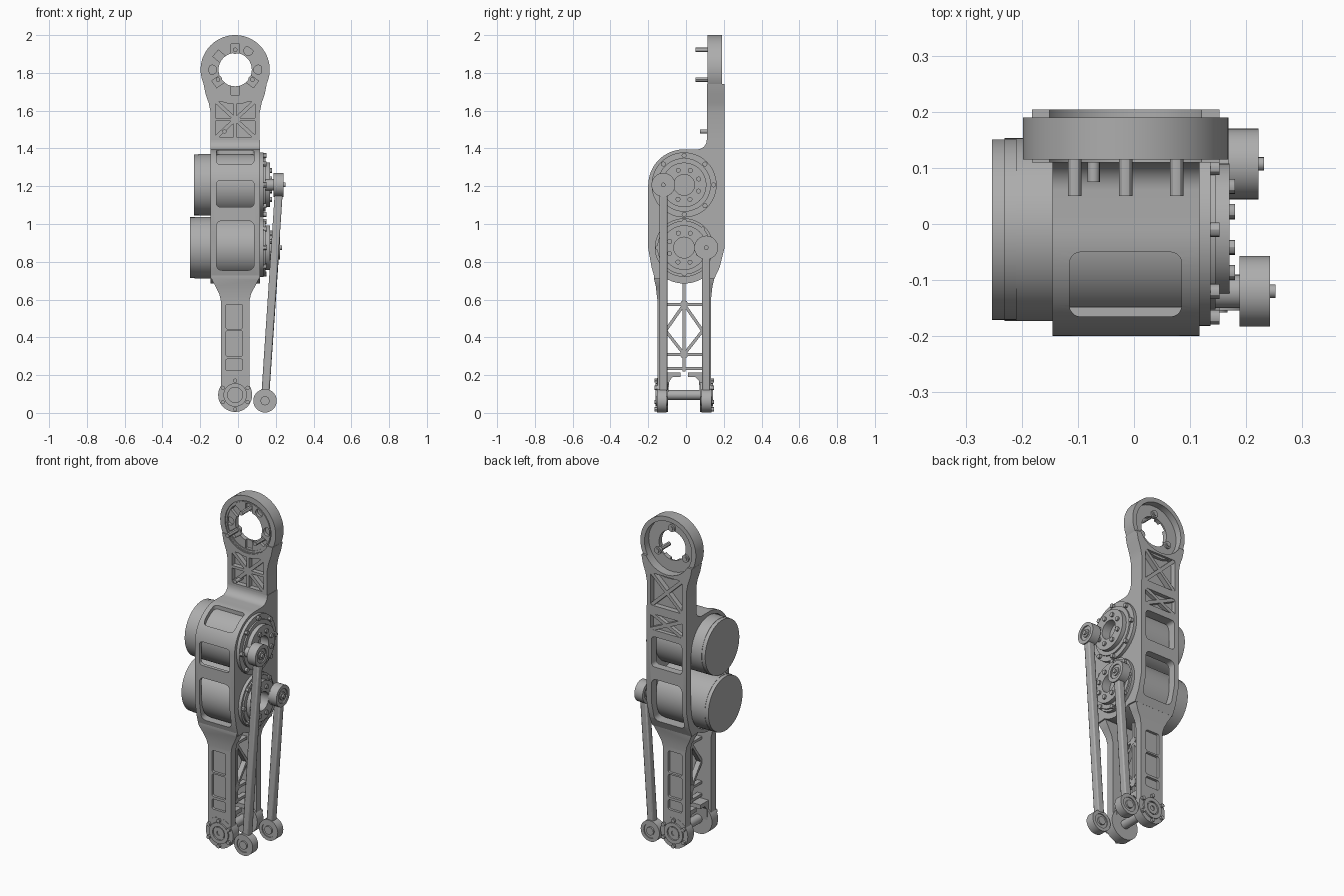
import bpy, bmesh, math
from mathutils import Vector

cube = bpy.data.objects.get("Cube")
if cube:
    bpy.data.objects.remove(cube, do_unlink=True)

grey = bpy.data.materials.new("machined_grey")
grey.use_nodes = True
COLOUR = (0.42, 0.42, 0.42, 1)
grey.diffuse_color = COLOUR
grey.node_tree.nodes["Principled BSDF"].inputs["Base Color"].default_value = COLOUR

X, Y, Z = 0, 1, 2
CX, CY = -0.015, -0.01           # centre lines of the link
UPPER, LOWER, HEAD, FOOT = 1.207, 0.875, 1.817, 0.095
parts = []


def prism(name, axis, pts, lo, hi):
    """Extrude a 2D outline along an axis, with outward faces."""
    def place(p, t):
        v = list(p)
        v.insert(axis, t)
        return Vector(v)
    n = len(pts)
    area = sum(pts[i - 1][0] * pts[i][1] - pts[i][0] * pts[i - 1][1] for i in range(n))
    if (area > 0) == (axis == Y):
        pts = pts[::-1]
    bm = bmesh.new()
    a = [bm.verts.new(place(p, lo)) for p in pts]
    b = [bm.verts.new(place(p, hi)) for p in pts]
    bm.faces.new(a[::-1])
    bm.faces.new(b)
    for i in range(n):
        j = (i + 1) % n
        bm.faces.new((a[i], a[j], b[j], b[i]))
    me = bpy.data.meshes.new(name)
    bm.to_mesh(me)
    bm.free()
    me.materials.append(grey)
    ob = bpy.data.objects.new(name, me)
    bpy.context.collection.objects.link(ob)
    parts.append(ob)
    return ob


def arc(c, r, start, end, n=24):
    return [(c[0] + r * math.cos(math.radians(start + (end - start) * i / n)),
             c[1] + r * math.sin(math.radians(start + (end - start) * i / n))) for i in range(n + 1)]


def cyl(name, axis, c, r, lo, hi, n=48):
    return prism(name, axis, arc(c, r, 0, 360, n)[:-1], lo, hi)


def panel(name, axis, u0, u1, v0, v1, lo, hi, r=0.02):
    pts = arc((u1 - r, v1 - r), r, 0, 90, 5) + arc((u0 + r, v1 - r), r, 90, 180, 5)
    pts += arc((u0 + r, v0 + r), r, 180, 270, 5) + arc((u1 - r, v0 + r), r, 270, 360, 5)
    return prism(name, axis, pts, lo, hi)


def beam(name, axis, p, q, w, lo, hi):
    p, q = Vector(p), Vector(q)
    d = (q - p).normalized() * w / 2
    s = Vector((-d.y, d.x))
    return prism(name, axis, [p + s, p - s, q - s, q + s], lo, hi)


def combine(ob, tools, mode='DIFFERENCE'):
    for t in tools:
        m = ob.modifiers.new("cut", 'BOOLEAN')
        m.object, m.operation, m.solver = t, mode, 'EXACT'
    bpy.context.view_layer.update()
    me = bpy.data.meshes.new_from_object(ob.evaluated_get(bpy.context.evaluated_depsgraph_get()))
    ob.modifiers.clear()
    ob.data = me
    for t in tools:
        parts.remove(t)
        bpy.data.objects.remove(t, do_unlink=True)


def tube(name, axis, c, r, hole, lo, hi):
    ob = cyl(name, axis, c, r, lo, hi)
    combine(ob, [cyl("cutter", axis, c, hole, lo - 0.1, hi + 0.1)])
    return ob


def bolts(name, axis, c, ring, r, lo, hi, count, phase=0):
    for p in arc(c, ring, phase, phase + 360, count)[:-1]:
        cyl(name, axis, p, r, lo, hi, 12)


def mirrored(half):
    """Closed front outline from half widths at rising heights."""
    return [(CX + w, z) for w, z in half] + [(CX - w, z) for w, z in reversed(half)]


# Motor housing: side profile, hollowed from the left, with windows front and back
side = [(-0.165, 0.71), (-0.182, 0.77), (-0.2, 0.87)] + arc((CY, 1.205), 0.19, 180, 90)
side += arc((0.06, 1.445), 0.05, 270, 360, 8) + [(0.204, 1.445), (0.203, 0.87), (0.178, 0.77), (0.15, 0.71)]
side += arc((CY, LOWER), 0.19, 302, 238, 12)
housing = prism("motor_housing", X, side, CX - 0.13, CX + 0.132)
bay = arc((CY, 1.205), 0.168, 0, 180) + arc((CY, LOWER), 0.168, 180, 360)
cuts = [prism("cutter", X, bay, -0.4, 0.097),
        panel("cutter", Z, -0.115, 0.085, -0.165, -0.05, 1.3, 1.5),
        panel("cutter", Y, -0.118, 0.09, 1.31, 1.405, 0.18, 0.4, 0.01)]
for y0, y1, top in ((-0.4, -0.1, 1.23), (0.1, 0.4, 1.27)):
    cuts.append(panel("cutter", Y, -0.115, 0.085, 0.755, 1.017, y0, y1, 0.03))
    cuts.append(panel("cutter", Y, -0.115, 0.085, 1.09, top, y0, y1))
combine(housing, cuts)

# Arm up to the head, flared at the top and pocketed on both faces
arm = prism("upper_arm", Y, mirrored([(0.13, 1.44), (0.13, 1.59), (0.14, 1.64), (0.157, 1.69), (0.167, 1.74)]),
            0.11, 0.204)
combine(arm, [cyl("cutter", Y, (CX, HEAD), 0.156, 0, 0.4),
              panel("cutter", Y, -0.118, 0.09, 1.46, 1.648, 0, 0.14, 0.01),
              panel("cutter", Y, -0.118, 0.09, 1.455, 1.648, 0.172, 0.4, 0.01)])

# Shin plates, flaring outwards and sideways into the housing
shin_half = [(0.075, 0.05), (0.075, 0.59), (0.084, 0.63), (0.105, 0.67), (0.123, 0.705), (0.13, 0.75), (0.13, 0.8)]
for name, s in (("front_shin_plate", -1), ("back_shin_plate", 1)):
    profile = [(CY + s * d, z) for d, z in
               ((0.097, FOOT), (0.142, FOOT), (0.142, 0.6), (0.15, 0.67), (0.16, 0.712), (0.16, 0.73),
                (0.135, 0.73), (0.097, 0.71))]
    plate = prism(name, X, profile, -0.3, 0.3)
    combine(plate, [prism("outline", Y, mirrored(shin_half), -0.5, 0.5)], 'INTERSECT')
    y0, y1 = sorted((CY + s * 0.127, s * 0.4))
    combine(plate, [panel("cutter", Y, -0.065, 0.025, z0, z1, y0, y1, 0.01)
                    for z0, z1 in ((0.445, 0.575), (0.3, 0.435), (0.225, 0.285))])

# Stiffening ribs of the arm pockets
for z0, z1, lo, hi in ((1.46, 1.648, 0.112, 0.145), (1.455, 1.648, 0.17, 0.202), (1.31, 1.405, 0.175, 0.202)):
    beam("arm_rib", Y, (-0.116, z0), (0.088, z1), 0.02, lo, hi)
    beam("arm_rib", Y, (-0.116, z1), (0.088, z0), 0.02, lo, hi)
beam("arm_rib", Y, (CX, 1.46), (CX, 1.648), 0.016, 0.112, 0.145)
beam("arm_rib", Y, (-0.118, 1.554), (0.09, 1.554), 0.016, 0.112, 0.145)
cyl("arm_rib_hub", Y, (CX, 1.554), 0.025, 0.112, 0.145, 8)

# Round head: a cup open to the back, with a pocketed floor
head = cyl("head_ring", Y, (CX, HEAD), 0.183, 0.115, 0.19, 72)
cuts = [cyl("cutter", Y, (CX, HEAD), 0.156, 0.15, 0.4), cyl("cutter", Y, (CX, HEAD), 0.152, 0, 0.122),
        cyl("cutter", Y, (CX, HEAD), 0.088, 0, 0.4)]
for deg in (90, 140, 215, 270, 325):
    p, q = [arc((CX, HEAD), r, deg, 360, 1)[0] for r in (0.08, 0.135)]
    cuts.append(beam("cutter", Y, p, q, 0.045, 0, 0.14))
for deg in (55, 180, 0):
    cuts.append(cyl("cutter", Y, arc((CX, HEAD), 0.122, deg, 360, 1)[0], 0.024, 0, 0.14, 24))
combine(head, cuts)
tube("head_inner_lip", Y, (CX, HEAD), 0.146, 0.138, 0.116, 0.13)
bolts("head_pin", Y, (CX, HEAD), 0.105, 0.012, 0.05, 0.165, 3, 90)
bolts("head_pin_nut", Y, (CX, HEAD), 0.105, 0.022, 0.14, 0.16, 3, 90)
cyl("arm_pin", Y, (-0.072, 1.49), 0.011, 0.075, 0.15, 16)

# Motors, drive flanges and cranks
for tag, z, end, flange, pin_y, rod_x in (("upper", UPPER, -0.232, 0.172, -0.12, 0.215),
                                          ("lower", LOWER, -0.253, 0.155, 0.107, 0.195)):
    c = (CY, z)
    cyl(tag + "_motor", X, c, 0.163, end + 0.022, 0.1, 72)
    cyl(tag + "_motor_cap", X, c, 0.161, end, end + 0.022, 72)
    tube(tag + "_flange", X, c, flange, 0.135, 0.11, 0.136)
    tube(tag + "_flange_step", X, c, 0.142, 0.115, 0.112, 0.145)
    tube(tag + "_drive_disc", X, c, 0.118, 0.055, 0.112, 0.17)
    bolts(tag + "_flange_bolt", X, c, flange - 0.016, 0.013, 0.13, 0.152, 8, 90)
    bolts(tag + "_disc_bolt", X, c, 0.083, 0.013, 0.165, 0.18, 8, 22)
    cyl(tag + "_crank_post", X, (pin_y, z), 0.03, 0.13, rod_x - 0.02, 24)
    # Push rod with a cross-axis eye at each end
    tube(tag + "_rod_eye", X, (pin_y, z), 0.063, 0.042, rod_x - 0.027, rod_x + 0.027)
    cyl(tag + "_rod_bearing", X, (pin_y, z), 0.043, rod_x - 0.022, rod_x + 0.02, 32)
    cyl(tag + "_rod_pin", X, (pin_y, z), 0.024, rod_x, rod_x + 0.027, 16)
    cyl(tag + "_rod_pin_tip", X, (pin_y, z), 0.012, rod_x, rod_x + 0.037, 16)
    foot_y = -0.128 if pin_y < 0 else 0.108
    rod = beam(tag + "_push_rod", Y, (rod_x, z - 0.05), (0.146, 0.115), 0.042,
               pin_y - 0.021, pin_y + 0.021)
    bevel = rod.modifiers.new("soft_edges", 'BEVEL')
    bevel.width, bevel.segments = 0.007, 2
    low = (0.143, 0.064)
    tube(tag + "_rod_foot_eye", Y, low, 0.062, 0.042, foot_y - 0.026, foot_y + 0.026)
    cyl(tag + "_rod_foot_bearing", Y, low, 0.043, foot_y - 0.02, foot_y + 0.02, 32)
    cyl(tag + "_rod_foot_pin", Y, low, 0.024, foot_y - 0.03, foot_y + 0.03, 16)

# Thin truss between the shin plates
L, R = -0.108, 0.088
nodes = [((CY, 0.69), (CY, 0.22)), ((L, 0.575), (R, 0.575)), ((L, 0.235), (R, 0.235))]
for s in (L, R):
    nodes += [((CY, 0.575), (s, 0.435)), ((s, 0.435), (CY, 0.31)), ((CY, 0.31), (s, 0.31))]
for p, q in nodes:
    beam("shin_truss", X, p, q, 0.016, CX - 0.015, CX + 0.015)
for z in (0.31, 0.575):
    cyl("truss_node", X, (CY, z), 0.022, CX - 0.016, CX + 0.016, 8)

# Ankle fork: cheeks, bearing covers, shaft and bridge
ankle = (CX, FOOT)
for s in (-1, 1):
    def span(a, b):
        return sorted((CY + s * a, CY + s * b))
    cyl("ankle_cheek", Y, ankle, 0.09, *span(0.085, 0.143))
    tube("ankle_cover", Y, ankle, 0.062, 0.04, *span(0.14, 0.152))
    tube("ankle_bearing", Y, ankle, 0.034, 0.014, *span(0.13, 0.149))
    bolts("ankle_bolt", Y, ankle, 0.076, 0.011, *span(0.13, 0.157), 6, 90)
    prism("ankle_bridge", X, [(CY + s * a, z) for a, z in
          ((0.02, 0.19), (0.06, 0.19), (0.078, 0.17), (0.085, 0.1), (0.1, 0.1), (0.1, 0.215), (0.02, 0.215))],
          CX - 0.06, CX + 0.06)
cyl("ankle_shaft", Y, ankle, 0.026, -0.11, 0.09)

# Smooth round surfaces, keep machined edges crisp
for ob in parts:
    ob.select_set(True)
bpy.context.view_layer.objects.active = housing
bpy.ops.object.shade_smooth_by_angle(angle=math.radians(30))
